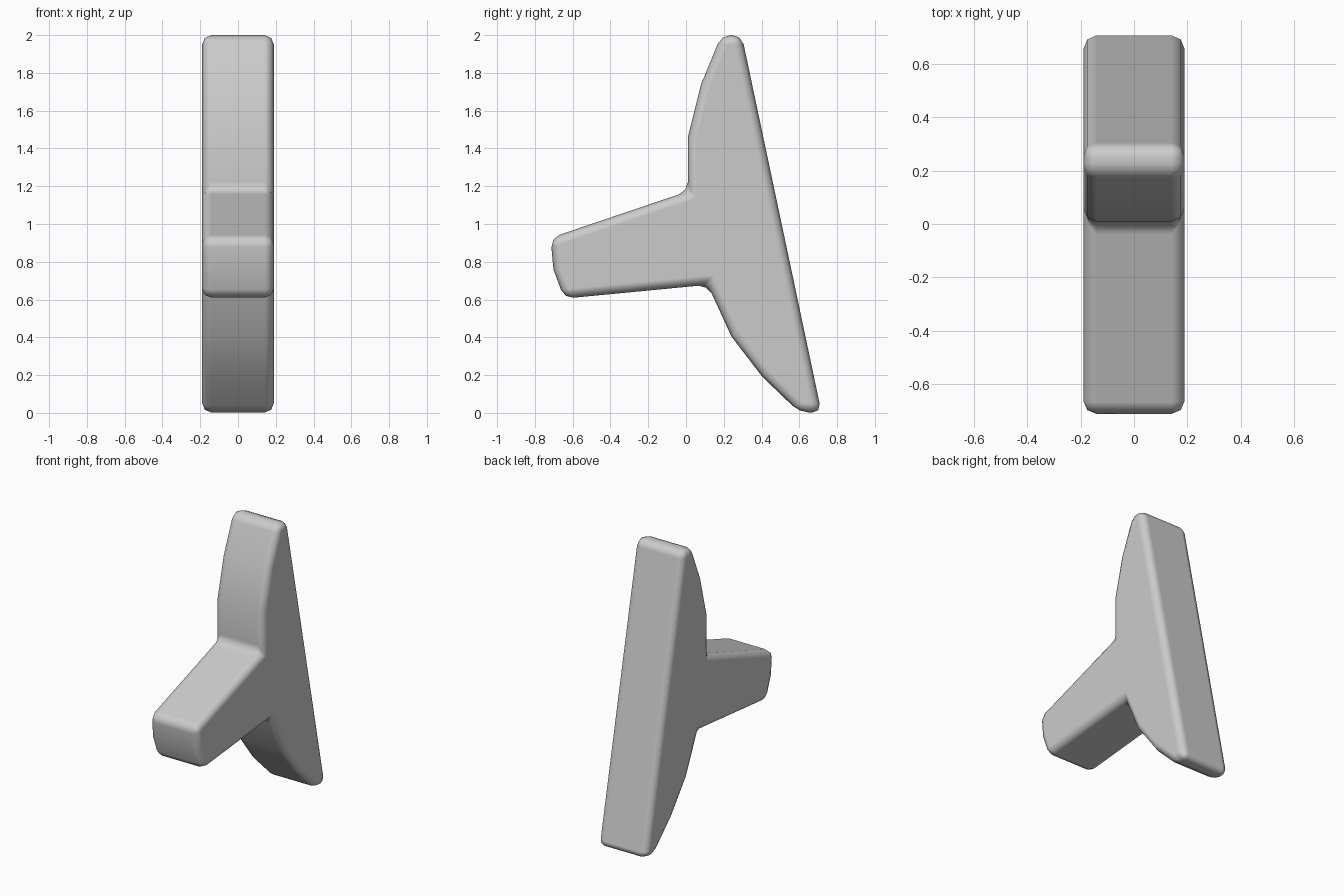
import bpy, bmesh

if "Cube" in bpy.data.objects:
    bpy.data.objects.remove(bpy.data.objects["Cube"])

HALF_WIDTH = 0.19

# Side outline (y, z): long back plate with curved front and a tapered arm
outline = [
    (0.295, 2.0), (0.187, 2.0), (0.08, 1.74), (0.01, 1.46),   # upper wing
    (0.01, 1.173), (-0.717, 0.927), (-0.702, 0.76),           # arm top and end
    (-0.645, 0.605), (0.115, 0.678),                          # arm underside
    (0.24, 0.405), (0.405, 0.19), (0.60, 0.003), (0.718, 0.0) # lower wing
]

# Extrude the outline across x
bm = bmesh.new()
face = bm.faces.new([bm.verts.new((-HALF_WIDTH, y, z)) for y, z in outline])
ext = bmesh.ops.extrude_face_region(bm, geom=[face])
verts = [g for g in ext["geom"] if isinstance(g, bmesh.types.BMVert)]
bmesh.ops.translate(bm, verts=verts, vec=(2 * HALF_WIDTH, 0, 0))
bmesh.ops.recalc_face_normals(bm, faces=bm.faces)
for f in bm.faces:
    f.smooth = True

mesh = bpy.data.meshes.new("wall_hook")
bm.to_mesh(mesh)
bm.free()
obj = bpy.data.objects.new("wall_hook", mesh)
bpy.context.collection.objects.link(obj)

# Rounded edges, leaving the shallow curve facets alone
bevel = obj.modifiers.new("rounded_edges", "BEVEL")
bevel.width = 0.05
bevel.segments = 2
bevel.limit_method = 'ANGLE'
bevel.angle_limit = 0.55
bevel.harden_normals = True
